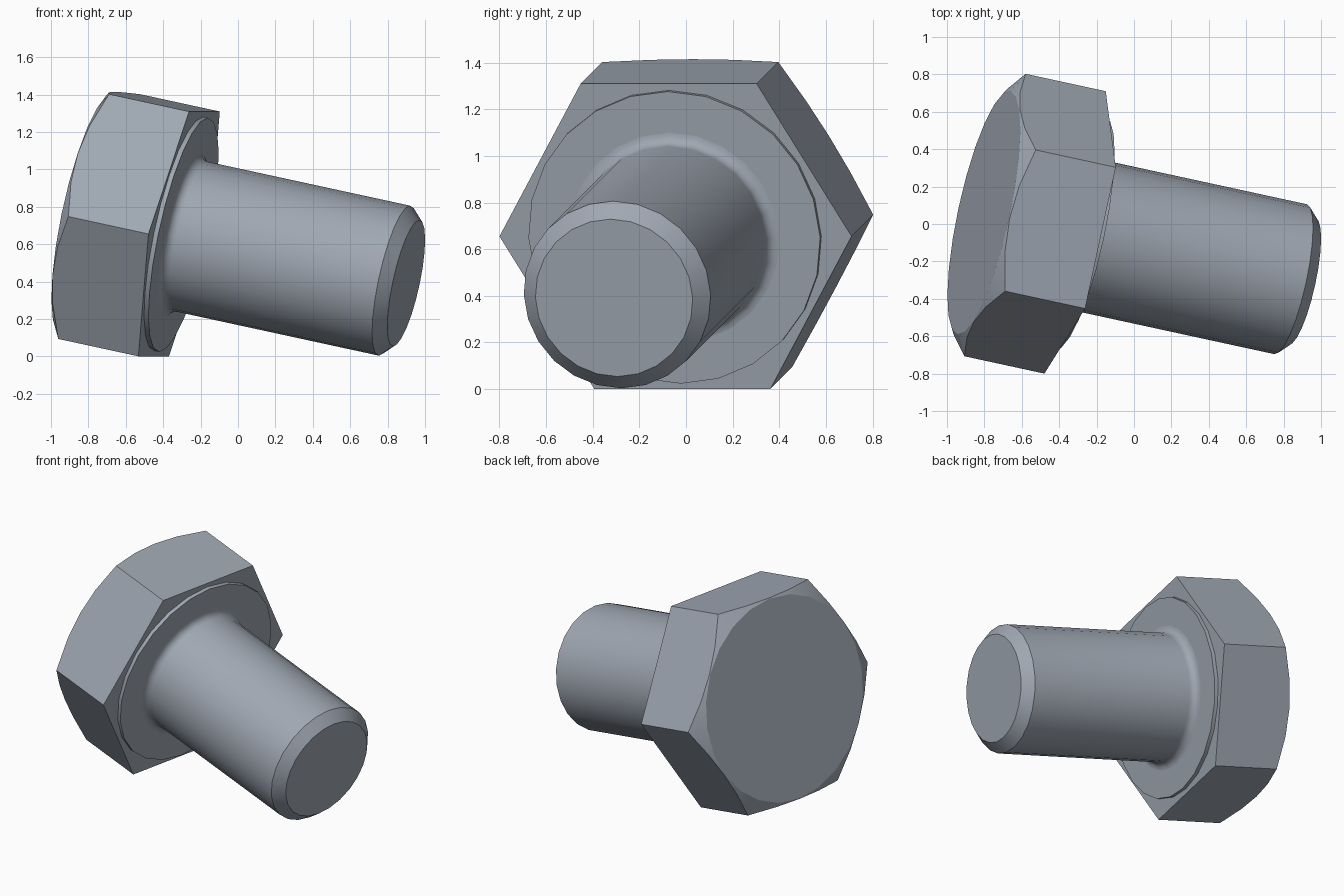
import bpy, bmesh, math
from mathutils import Vector, Matrix

if "Cube" in bpy.data.objects:
    bpy.data.objects.remove(bpy.data.objects["Cube"], do_unlink=True)

SEGMENTS = 24
APOTHEM = 0.669
HEAD_HEIGHT = 0.51

# Steel material
steel = bpy.data.materials.new("blue_grey_steel")
steel.use_nodes = True
colour = (0.35, 0.39, 0.45, 1)
steel.diffuse_color = colour
steel.node_tree.nodes["Principled BSDF"].inputs["Base Color"].default_value = colour

# Tilted bolt frame: local z runs along the shank, local x points at a hex corner
axis = Vector((1, -0.217, -0.217)).normalized()
corner = Vector((-0.217, -1, 0)).normalized()
side = axis.cross(corner)
frame = Matrix((corner, side, axis)).transposed().to_4x4()
frame.translation = (-0.315, -0.045, 0.655)


def hex_radius(a):
    sector = math.pi / 3
    return APOTHEM / math.cos(a % sector - sector / 2)


def loft(name, rings):
    """Skin closed rings; each ring maps an angle to (radius, height)."""
    bm = bmesh.new()
    loops = []
    for ring in rings:
        loop = []
        for i in range(SEGMENTS):
            a = math.tau * i / SEGMENTS
            r, h = ring(a)
            loop.append(bm.verts.new((r * math.cos(a), r * math.sin(a), h)))
        loops.append(loop)
    for low, high in zip(loops, loops[1:]):
        for i in range(SEGMENTS):
            j = (i + 1) % SEGMENTS
            bm.faces.new((low[i], low[j], high[j], high[i]))
    bm.faces.new(loops[0])
    bm.faces.new(loops[-1])
    bmesh.ops.recalc_face_normals(bm, faces=bm.faces)
    mesh = bpy.data.meshes.new(name)
    bm.to_mesh(mesh)
    bm.free()
    mesh.materials.append(steel)
    obj = bpy.data.objects.new(name, mesh)
    bpy.context.collection.objects.link(obj)
    obj.matrix_world = frame
    bpy.ops.object.select_all(action="DESELECT")
    obj.select_set(True)
    bpy.context.view_layer.objects.active = obj
    bpy.ops.object.shade_smooth_by_angle(angle=math.radians(25))
    return obj


def circle(r, h):
    return lambda a: (r, h)


# Hex head with a conical chamfer that cuts the corners of the outer face
def chamfer_edge(a):
    r = hex_radius(a)
    return r, -HEAD_HEIGHT + (r - APOTHEM + 0.004) * math.tan(math.radians(30))


loft("hex_head", [
    lambda a: (hex_radius(a), 0),
    chamfer_edge,
    circle(APOTHEM - 0.004, -HEAD_HEIGHT),
])

# Raised round bearing face under the head
WASHER = 0.025
loft("washer_face", [circle(0.64, -0.02), circle(0.64, WASHER)])

# Shank with a fillet at the root and a chamfered tip
SHANK, FILLET, STEPS = 0.41, 0.05, 5
rings = [circle(SHANK + FILLET, 0)]
for k in range(STEPS + 1):
    t = math.pi / 2 * k / STEPS
    rings.append(circle(SHANK + FILLET * (1 - math.sin(t)),
                        WASHER + FILLET * (1 - math.cos(t))))
rings += [circle(SHANK, 1.205), circle(0.345, 1.27)]
loft("shank", rings)
